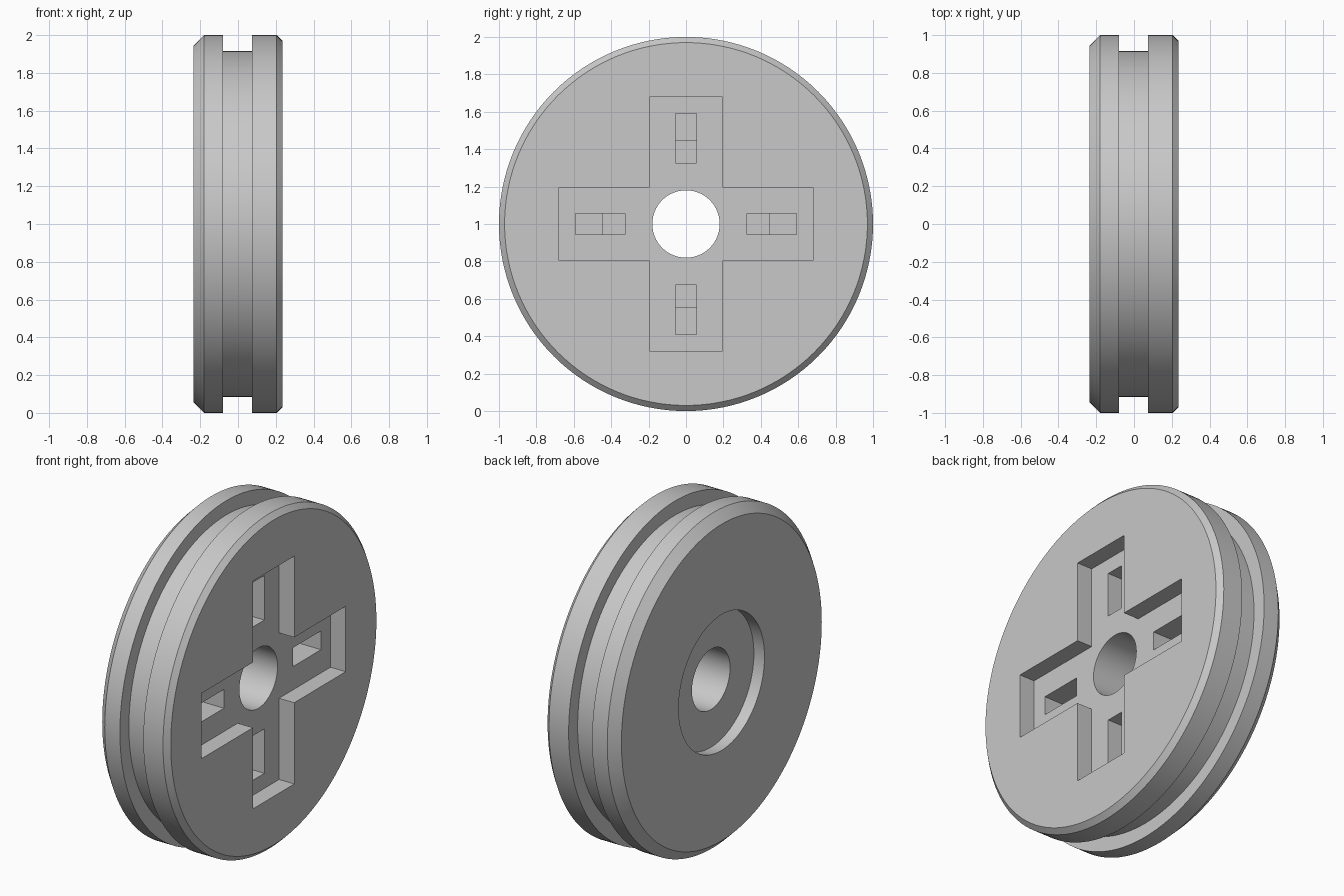
import bpy
import bmesh
from math import pi
from mathutils import Matrix, Vector

cube = bpy.data.objects.get("Cube")
if cube:
    bpy.data.objects.remove(cube, do_unlink=True)

CENTRE = Vector((0, 0, 1))
SEGMENTS = 128

grey = bpy.data.materials.new("light_grey")
grey.use_nodes = True
COLOUR = (0.58, 0.58, 0.58, 1)
grey.diffuse_color = COLOUR
grey.node_tree.nodes["Principled BSDF"].inputs["Base Color"].default_value = COLOUR


def to_object(bm, name):
    bmesh.ops.recalc_face_normals(bm, faces=bm.faces)
    mesh = bpy.data.meshes.new(name)
    bm.to_mesh(mesh)
    bm.free()
    mesh.materials.append(grey)
    obj = bpy.data.objects.new(name, mesh)
    bpy.context.collection.objects.link(obj)
    return obj


def lathe(name, profile):
    """Spin a closed (x, radius) profile about the wheel axle."""
    bm = bmesh.new()
    rings = []
    for i in range(SEGMENTS):
        turn = Matrix.Rotation(2 * pi * i / SEGMENTS, 3, 'X')
        rings.append([bm.verts.new(CENTRE + turn @ Vector((x, 0, r))) for x, r in profile])
    n = len(profile)
    for i, ring in enumerate(rings):
        after = rings[(i + 1) % SEGMENTS]
        for j in range(n):
            k = (j + 1) % n
            bm.faces.new((ring[j], ring[k], after[k], after[j]))
    return to_object(bm, name)


def prism(name, points, offset, turn=0):
    """Extrude an outline of points by offset, turned about the axle."""
    bm = bmesh.new()
    spin = Matrix.Rotation(turn, 3, 'X')
    face = bm.faces.new([bm.verts.new(CENTRE + spin @ Vector(p)) for p in points])
    new = bmesh.ops.extrude_face_region(bm, geom=[face])["geom"]
    verts = [v for v in new if isinstance(v, bmesh.types.BMVert)]
    bmesh.ops.translate(bm, verts=verts, vec=spin @ Vector(offset))
    return to_object(bm, name)


def cut(target, cutter):
    mod = target.modifiers.new("cut", 'BOOLEAN')
    mod.operation = 'DIFFERENCE'
    mod.solver = 'EXACT'
    mod.object = cutter
    bpy.context.view_layer.objects.active = target
    bpy.ops.object.modifier_apply(modifier=mod.name)
    bpy.data.objects.remove(cutter, do_unlink=True)


# Wheel body: chamfered rims, belt groove, axle bore and round back recess
wheel = lathe("grooved_wheel", [
    (-0.165, 0.18), (-0.165, 0.405), (-0.235, 0.405), (-0.235, 0.945),
    (-0.18, 1), (-0.08, 1), (-0.08, 0.915), (0.075, 0.915), (0.075, 1),
    (0.205, 1), (0.235, 0.97), (0.235, 0.18)])

# Cross-shaped pocket in the hub face
W, L, FLOOR = 0.195, 0.68, 0.135
corner = [(W, L), (W, W), (L, W)]
outline = []
for quarter in range(4):
    for y, z in corner:
        for _ in range(quarter):
            y, z = z, -y
        outline.append((FLOOR, y, z))
cut(wheel, prism("cross_cutter", outline, (0.2, 0, 0)))

# Stepped slot in each arm of the cross
HALF = 0.056
step = [(0.18, 0.325), (-0.07, 0.325), (-0.07, 0.45),
        (-0.15, 0.45), (-0.15, 0.59), (0.18, 0.59)]
for arm in range(4):
    side = [(x, -HALF, r) for x, r in step]
    cut(wheel, prism("slot_cutter", side, (0, 2 * HALF, 0), arm * pi / 2))

# Smooth round walls, crisp edges
bpy.ops.object.select_all(action='DESELECT')
wheel.select_set(True)
bpy.context.view_layer.objects.active = wheel
bpy.ops.object.shade_smooth_by_angle()
